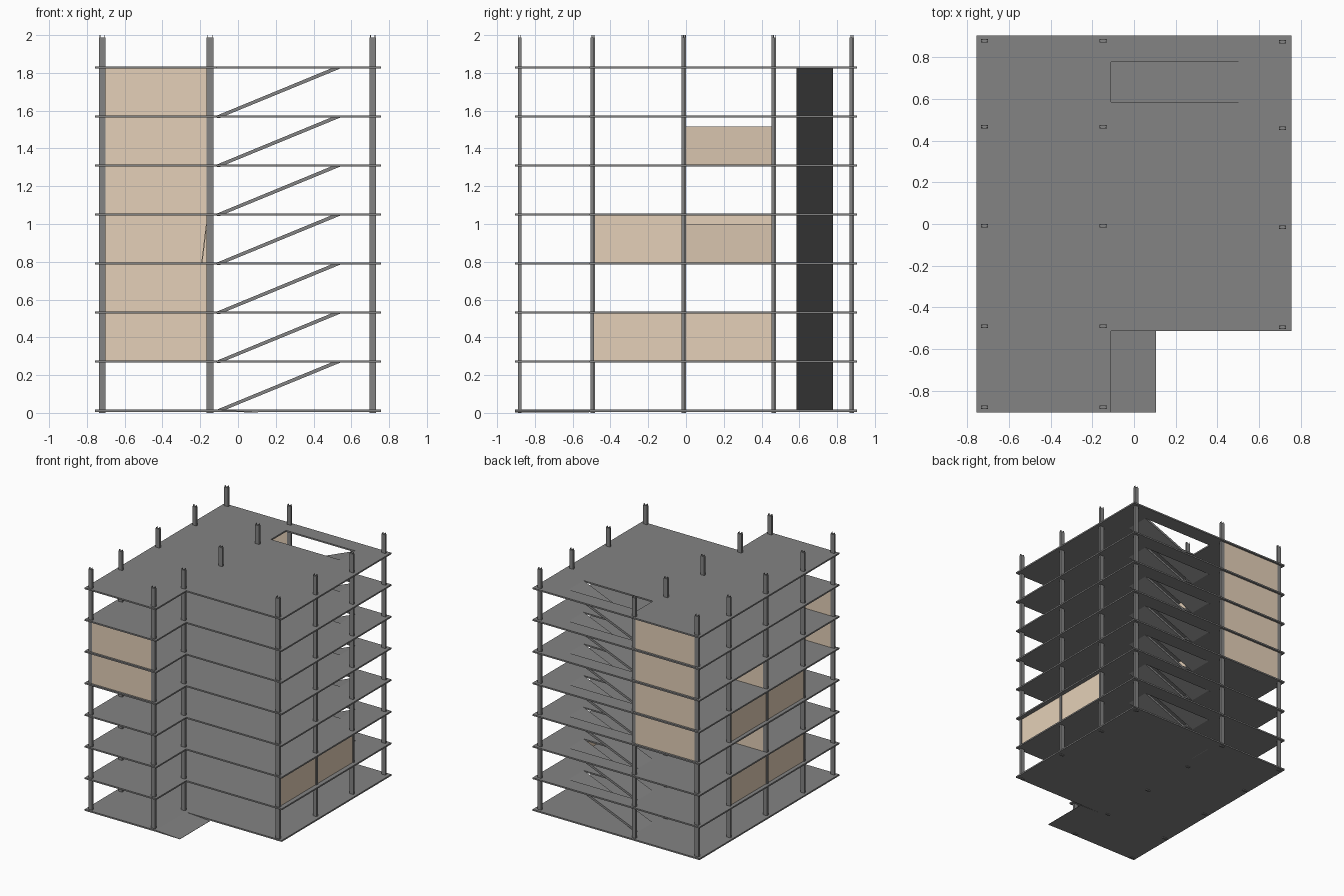
import bpy, bmesh
from mathutils import Vector

if "Cube" in bpy.data.objects:
    bpy.data.objects.remove(bpy.data.objects["Cube"])


def material(name, color):
    m = bpy.data.materials.new(name)
    m.diffuse_color = (*color, 1)
    m.use_nodes = True
    m.node_tree.nodes["Principled BSDF"].inputs["Base Color"].default_value = m.diffuse_color
    return m


tan = material("tan_panel", (0.78, 0.63, 0.48))
concrete = material("dark_concrete", (0.23, 0.23, 0.23))

FLOOR0, STEP, THICK = 0.018, 0.2595, 0.012
LEVELS = [FLOOR0 + STEP * i for i in range(8)]      # slab top heights


def finish(bm, name, mat=concrete):
    bmesh.ops.recalc_face_normals(bm, faces=bm.faces[:])
    me = bpy.data.meshes.new(name)
    bm.to_mesh(me)
    bm.free()
    ob = bpy.data.objects.new(name, me)
    bpy.context.collection.objects.link(ob)
    me.materials.append(mat)
    return ob


def add_box(bm, x0, x1, y0, y1, z0, z1):
    vs = bmesh.ops.create_cube(bm, size=1)["verts"]
    for v in vs:
        v.co = Vector(((x0, x1)[v.co.x > 0], (y0, y1)[v.co.y > 0], (z0, z1)[v.co.z > 0]))


def panel(name, *b):
    bm = bmesh.new()
    add_box(bm, *b)
    return finish(bm, name, tan)


def extrude(bm, vec):
    ext = bmesh.ops.extrude_face_region(bm, geom=bm.faces[:])["geom"]
    bmesh.ops.translate(bm, vec=vec,
                        verts=[g for g in ext if isinstance(g, bmesh.types.BMVert)])


def prism_y(name, profile, y0, y1, mat=concrete):
    """Extrude an x/z profile along y."""
    bm = bmesh.new()
    bm.faces.new([bm.verts.new((x, y0, z)) for x, z in profile])
    extrude(bm, (0, y1 - y0, 0))
    return finish(bm, name, mat)


def slab(name, loops, z0, z1):
    """Flat plate from an outer loop plus optional hole loops."""
    bm = bmesh.new()
    edges = []
    for loop in loops:
        vs = [bm.verts.new((x, y, z0)) for x, y in loop]
        edges += [bm.edges.new((vs[i - 1], vs[i])) for i in range(len(vs))]
    bmesh.ops.triangle_fill(bm, use_beauty=True, edges=edges, normal=(0, 0, 1))
    extrude(bm, (0, 0, z1 - z0))
    return finish(bm, name)


# L-shaped floor slabs, with a stair opening on every upper level
outline = [(-0.757, -0.905), (-0.11, -0.905), (-0.11, -0.514),
           (0.757, -0.514), (0.757, 0.906), (-0.757, 0.906)]
SY0, SY1 = 0.585, 0.779
opening = [(-0.11, SY0), (0.52, SY0), (0.52, SY1), (-0.11, SY1)]
for i, z in enumerate(LEVELS):
    slab(f"floor_slab_{i}", [outline] + ([opening] if i else []), z - THICK, z)

# entrance ramp filling the front notch at ground level
prism_y("entrance_ramp", [(-0.11, FLOOR0 - THICK), (-0.11, FLOOR0),
                          (0.106, 0.004), (0.106, 0.002)], -0.905, -0.514)

# columns with reinforcing bar stubs on top
COLS = [(x, y) for x in (-0.718, -0.148) for y in (-0.880, -0.491, -0.008, 0.468, 0.880)]
COLS += [(0.713, y) for y in (-0.496, -0.016, 0.460, 0.875)]
HX, HY = 0.0175, 0.0085
for i, (x, y) in enumerate(COLS):
    bm = bmesh.new()
    add_box(bm, x - HX, x + HX, y - HY, y + HY, 0, 1.988)
    for sx in (-1, 1):
        for sy in (-1, 1):
            cx, cy = x + sx * 0.012, y + sy * 0.005
            add_box(bm, cx - 0.002, cx + 0.002, cy - 0.002, cy + 0.002, 1.988, 2.0)
    finish(bm, f"column_{i}")

# sloped stair flights
for i in range(7):
    a, b = LEVELS[i], LEVELS[i + 1]
    prism_y(f"stair_flight_{i}", [(-0.11, a - 0.013), (-0.095, a - 0.013), (0.54, b - 0.012),
                                  (0.54, b - 0.001), (0.52, b), (-0.11, a)], SY0, SY1)

# infill panels along x, flush with the left and middle columns
for place, y, floors in (("back", 0.880, (3, 4, 5, 6)), ("front", -0.880, (4, 5)),
                         ("inner", -0.008, (1, 2, 4))):
    for f in floors:
        panel(f"{place}_panel_{f}", -0.7005, -0.1655, y - HY, y + HY,
              LEVELS[f], LEVELS[f + 1] - THICK)

# infill panels along y on the left and right sides
for side, x, floors in (("left", -0.718, (1, 3)), ("right", 0.713, (1,))):
    for f in floors:
        for j, (y0, y1) in enumerate(((-0.486, -0.018), (-0.002, 0.456))):
            panel(f"{side}_panel_{f}_{j}", x - 0.008, x + 0.008, y0, y1,
                  LEVELS[f], LEVELS[f + 1] - THICK)

# loose panels leaning against the middle columns
for f in (3, 5):
    z = LEVELS[f]
    prism_y(f"leaning_panel_{f}", [(-0.194, z), (-0.188, z), (-0.164, z + 0.2), (-0.170, z + 0.2)],
            0.0, 0.456, tan)
